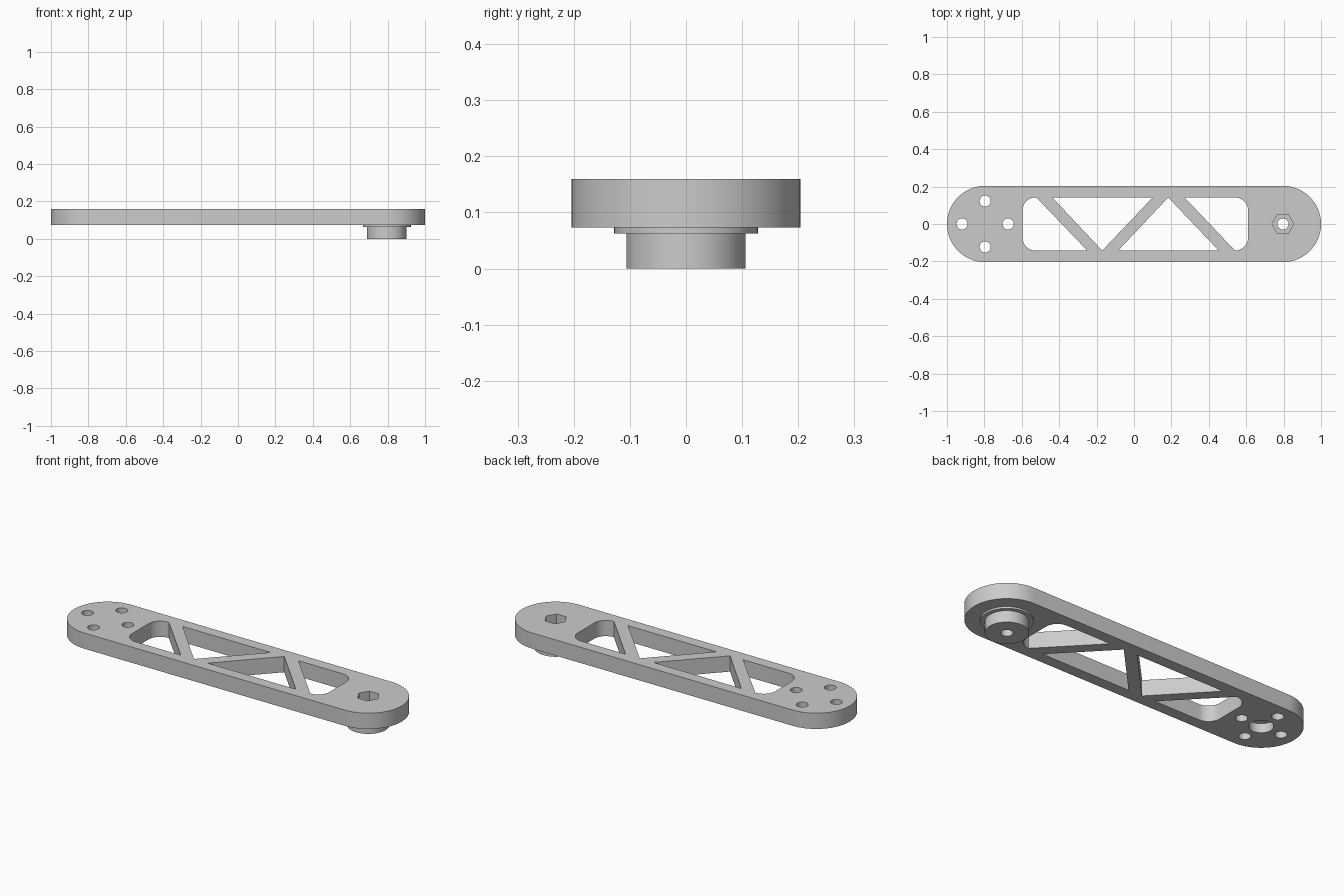
import bpy, bmesh, math

if "Cube" in bpy.data.objects:
    bpy.data.objects.remove(bpy.data.objects["Cube"])

BOTTOM, TOP = 0.073, 0.16      # plate heights
R = 0.204                      # end radius
END = 1.0 - R                  # centre of each rounded end

grey = bpy.data.materials.new("light grey")
grey.diffuse_color = (0.6, 0.6, 0.6, 1)
grey.use_nodes = True
grey.node_tree.nodes["Principled BSDF"].inputs["Base Color"].default_value = grey.diffuse_color


def arc(cx, cy, r, start, end, n):
    """Points on an arc, angles in degrees."""
    return [(cx + r * math.cos(math.radians(start + (end - start) * i / n)),
             cy + r * math.sin(math.radians(start + (end - start) * i / n)))
            for i in range(n + 1)]


def circle(cx, cy, r, n):
    return arc(cx, cy, r, 0, 360, n)[:-1]


def prism(name, outline, z0, z1):
    """Extrude a counter-clockwise outline from z0 to z1."""
    bm = bmesh.new()
    face = bm.faces.new([bm.verts.new((x, y, z0)) for x, y in outline])
    new = bmesh.ops.extrude_face_region(bm, geom=[face])["geom"]
    for v in new:
        if isinstance(v, bmesh.types.BMVert):
            v.co.z = z1
    bmesh.ops.recalc_face_normals(bm, faces=bm.faces)
    mesh = bpy.data.meshes.new(name)
    bm.to_mesh(mesh)
    bm.free()
    mesh.materials.append(grey)
    obj = bpy.data.objects.new(name, mesh)
    bpy.context.collection.objects.link(obj)
    return obj


def combine(target, tool, operation):
    """Apply a boolean and remove the tool."""
    mod = target.modifiers.new("boolean", 'BOOLEAN')
    mod.operation = operation
    mod.solver = 'EXACT'
    mod.object = tool
    bpy.context.view_layer.objects.active = target
    bpy.ops.object.modifier_apply(modifier=mod.name)
    bpy.data.objects.remove(tool, do_unlink=True)


# Plate with rounded ends
arm = prism("arm", arc(END, 0, R, -90, 90, 40) + arc(-END, 0, R, 90, 270, 40),
            BOTTOM, TOP)

# Pivot boss and its thin collar underneath
combine(arm, prism("collar", circle(END, 0, 0.128, 64), 0.063, 0.11), 'UNION')
combine(arm, prism("boss", circle(END, 0, 0.106, 64), 0.0, 0.12), 'UNION')

# Truss windows: two end windows with rounded corners, two triangles
H, C = 0.142, 0.07
L, RT = -0.596, 0.61
windows = [
    [(-0.25, -H), (-0.522, H)] + arc(L + C, H - C, C, 90, 180, 10)
    + arc(L + C, C - H, C, 180, 270, 10),
    [(-0.17, -H), (0.10, H), (-0.437, H)],
    [(-0.085, -H), (0.453, -H), (0.183, H)],
    arc(RT - C, C - H, C, 270, 360, 10) + arc(RT - C, H - C, C, 0, 90, 10)
    + [(0.27, H)],
]
for outline in windows:
    combine(arm, prism("window_cutter", outline, 0.03, 0.2), 'DIFFERENCE')

# Four mounting holes around the left end
for dx, dy in ((1, 0), (0, 1), (-1, 0), (0, -1)):
    hole = circle(-END + 0.123 * dx, 0.123 * dy, 0.03, 32)
    combine(arm, prism("hole_cutter", hole, 0.03, 0.2), 'DIFFERENCE')

# Blind recess under the left end
combine(arm, prism("recess_cutter", circle(-END, 0, 0.06, 32), 0.03, 0.123), 'DIFFERENCE')

# Hexagonal nut pocket and bolt hole through the boss
combine(arm, prism("pocket_cutter", circle(END, 0, 0.058, 6), 0.06, 0.2), 'DIFFERENCE')
combine(arm, prism("bolt_cutter", circle(END, 0, 0.03, 32), -0.05, 0.2), 'DIFFERENCE')

# Smooth curved walls, keep crisp edges
bpy.ops.object.select_all(action='DESELECT')
arm.select_set(True)
bpy.context.view_layer.objects.active = arm
bpy.ops.object.shade_smooth_by_angle(angle=math.radians(30))
